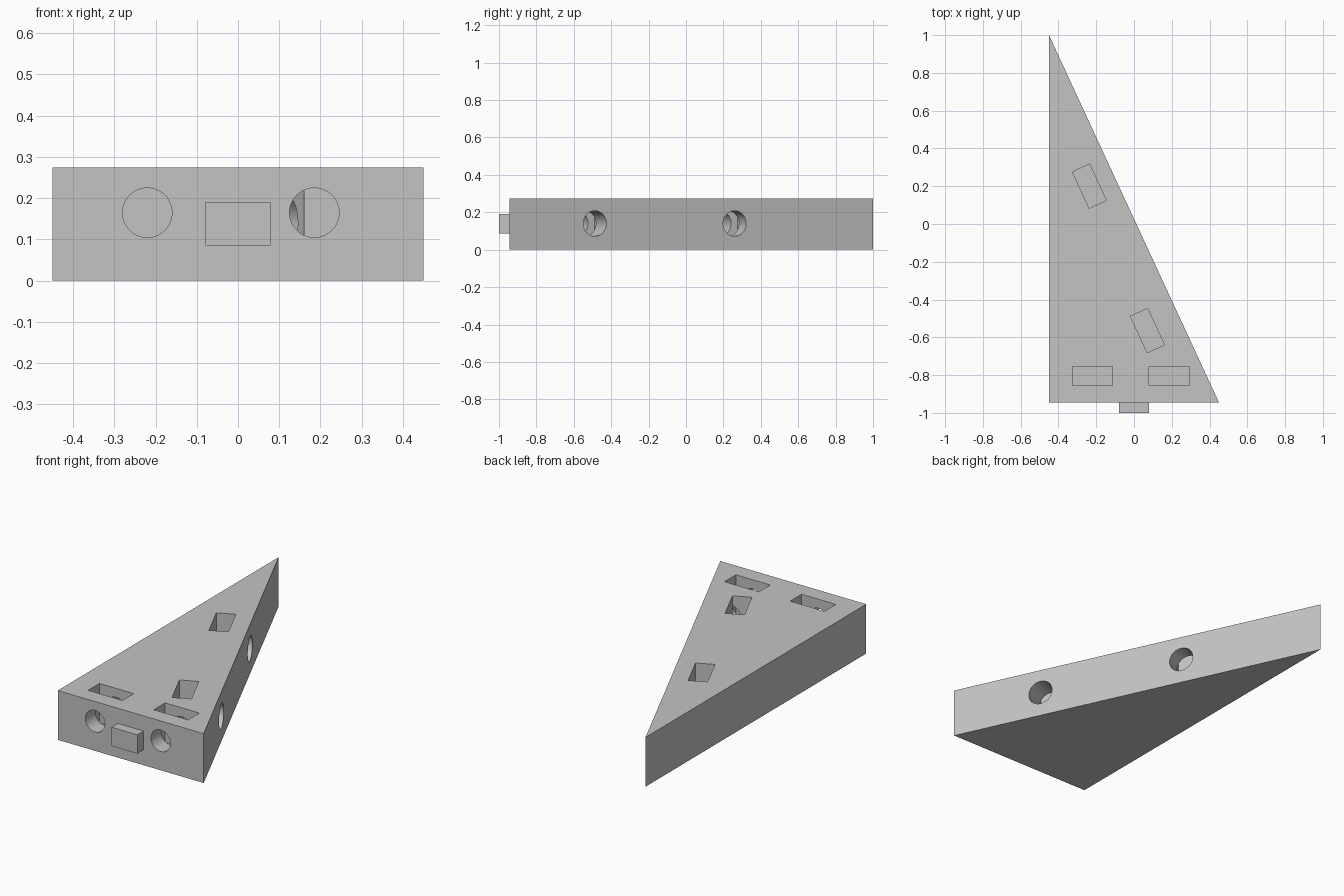
import bpy, bmesh, math
from mathutils import Matrix, Vector

if "Cube" in bpy.data.objects:
    bpy.data.objects.remove(bpy.data.objects["Cube"], do_unlink=True)

HEIGHT = 0.275
FRONT, BACK, HALF = -0.945, 1.0, 0.45
SLOT_FLOOR = 0.055
BORE_DEPTH = 0.305

grey = bpy.data.materials.new("plain grey")
grey.use_nodes = True
colour = (0.55, 0.55, 0.55, 1)
grey.diffuse_color = colour
grey.node_tree.nodes["Principled BSDF"].inputs["Base Color"].default_value = colour


def add_object(name, bm):
    bmesh.ops.recalc_face_normals(bm, faces=bm.faces)
    mesh = bpy.data.meshes.new(name)
    bm.to_mesh(mesh)
    bm.free()
    mesh.materials.append(grey)
    obj = bpy.data.objects.new(name, mesh)
    bpy.context.collection.objects.link(obj)
    return obj


def box(name, centre, size, angle=0):
    bm = bmesh.new()
    place = Matrix.Translation(centre) @ Matrix.Rotation(angle, 4, "Z")
    bmesh.ops.create_cube(bm, size=1, matrix=place @ Matrix.Diagonal((*size, 1)))
    return add_object(name, bm)


def bore(name, mouth, inward, radius):
    """Cylinder that starts just outside the wall and runs inward."""
    bm = bmesh.new()
    inward = Vector(inward).normalized()
    outside = 0.05
    length = BORE_DEPTH + outside
    centre = Vector(mouth) + inward * (length / 2 - outside)
    turn = inward.to_track_quat("Z", "Y").to_matrix().to_4x4()
    bmesh.ops.create_cone(bm, cap_ends=True, segments=64, radius1=radius,
                          radius2=radius, depth=length,
                          matrix=Matrix.Translation(centre) @ turn)
    return add_object(name, bm)


def slot(name, x, y, angle):
    top = HEIGHT + 0.05
    return box(name, (x, y, (SLOT_FLOOR + top) / 2),
               (0.212, 0.1, top - SLOT_FLOOR), angle)


# Wedge body: extruded right triangle
bm = bmesh.new()
corners = [bm.verts.new((x, y, 0)) for x, y in
           ((-HALF, FRONT), (HALF, FRONT), (-HALF, BACK))]
base = bm.faces.new(corners)
extruded = bmesh.ops.extrude_face_region(bm, geom=[base])["geom"]
bmesh.ops.translate(bm, vec=(0, 0, HEIGHT),
                    verts=[v for v in extruded if isinstance(v, bmesh.types.BMVert)])
body = add_object("wedge_body", bm)

# Front pockets and their bores
cutters = []
for x in (-0.22, 0.185):
    cutters.append(slot("front_slot", x, -0.805, 0))
    cutters.append(bore("front_bore", (x, FRONT, 0.165), (0, 1, 0), 0.06))

# Pockets and bores square to the sloping side
slope = Vector((-2 * HALF, BACK - FRONT, 0))
inward = Vector((-slope.y, slope.x, 0))
for y, inset in ((0.26, 0.142), (-0.487, 0.184)):
    mouth = Vector((-HALF + (BACK - y) * 2 * HALF / (BACK - FRONT), y, 0.14))
    middle = mouth + inward.normalized() * inset
    cutters.append(slot("side_slot", middle.x, middle.y, math.atan2(slope.y, slope.x)))
    cutters.append(bore("side_bore", mouth, inward, 0.068))

# Cut everything out of the body
for cutter in cutters:
    cutter.hide_render = True
    mod = body.modifiers.new("cut", "BOOLEAN")
    mod.operation = "DIFFERENCE"
    mod.solver = "EXACT"
    mod.object = cutter
bpy.context.view_layer.objects.active = body
body.select_set(True)
for mod in list(body.modifiers):
    bpy.ops.object.modifier_apply(modifier=mod.name)
for cutter in cutters:
    bpy.data.objects.remove(cutter, do_unlink=True)
bpy.ops.object.shade_smooth_by_angle(angle=math.radians(30))

# Locating peg on the front face
box("front_peg", (0, -0.97, 0.138), (0.158, 0.06, 0.105))
